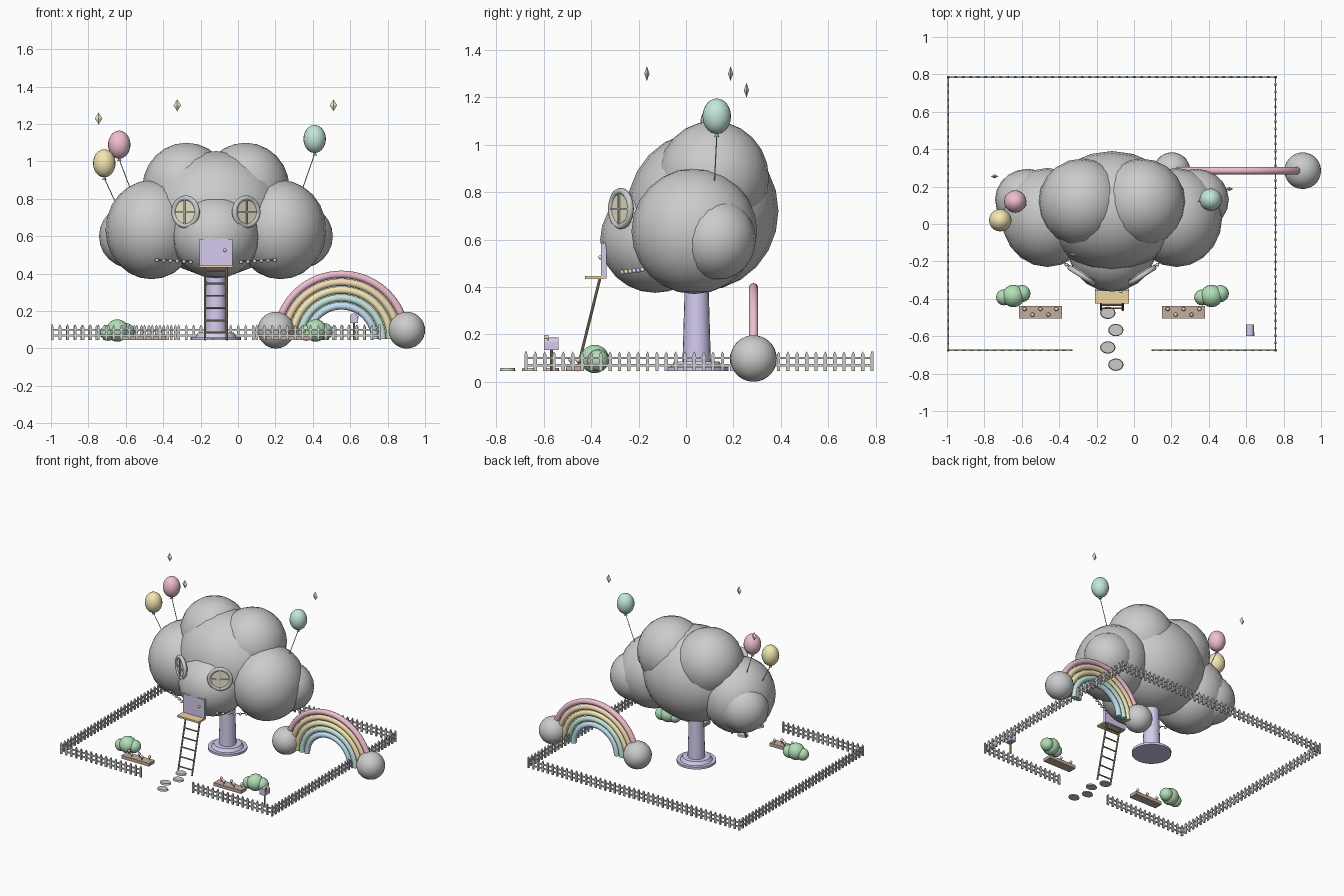
import bpy, bmesh, math
from mathutils import Matrix, Vector

if "Cube" in bpy.data.objects:
    bpy.data.objects.remove(bpy.data.objects["Cube"])

GROUND, CX = 0.045, -0.118
PINK, ORANGE, YELLOW = (.87, .52, .62, 1), (.9, .7, .45, 1), (.9, .8, .45, 1)
MINT, BLUE, LILAC = (.55, .8, .7, 1), (.55, .74, .88, 1), (.66, .6, .86, 1)
GREEN, WOOD, SOIL, TAN, CREAM = (.45, .75, .48, 1), (.42, .32, .22, 1), (.55, .42, .34, 1), (.85, .66, .36, 1), (.88, .82, .62, 1)
mats = {}


def finish(name, bm, color=None, smooth=True):
    bmesh.ops.recalc_face_normals(bm, faces=bm.faces)
    me = bpy.data.meshes.new(name)
    bm.to_mesh(me)
    bm.free()
    if smooth:
        me.shade_smooth()
        me.set_sharp_from_angle(angle=math.radians(40))
    if color:
        if color not in mats:
            mats[color] = bpy.data.materials.new("paint_%d" % len(mats))
            mats[color].diffuse_color = color
        me.materials.append(mats[color])
    ob = bpy.data.objects.new(name, me)
    bpy.context.collection.objects.link(ob)
    return ob


def place(loc, scale=(1, 1, 1), rot=None):
    m = Matrix.Translation(loc)
    if rot:
        m = m @ rot
    return m @ Matrix.Diagonal((*scale, 1))


def ball(bm, loc, r, u=16, v=10):
    r = r if isinstance(r, tuple) else (r, r, r)
    bmesh.ops.create_uvsphere(bm, u_segments=u, v_segments=v, radius=1, matrix=place(loc, r))


def box(bm, loc, size, rot=None):
    bmesh.ops.create_cube(bm, size=1, matrix=place(loc, size, rot))


def rod(bm, a, b, r1, r2=None, n=8):
    a, b = Vector(a), Vector(b)
    q = (b - a).to_track_quat('Z', 'Y').to_matrix().to_4x4()
    bmesh.ops.create_cone(bm, cap_ends=True, segments=n, radius1=r1, radius2=r1 if r2 is None else r2,
                          depth=(b - a).length, matrix=place((a + b) / 2, rot=q))


def ring(bm, mat, R, r, arc=2 * math.pi, n=32, k=10):
    # tube swept around a circle in the local xz plane
    full = arc > 6.28
    rows = []
    for i in range(n if full else n + 1):
        t = arc * i / n
        rows.append([bm.verts.new(mat @ Vector(((R + r * math.cos(s)) * math.cos(t), r * math.sin(s),
                     (R + r * math.cos(s)) * math.sin(t)))) for s in [2 * math.pi * j / k for j in range(k)]])
    for i in range(n):
        p, q = rows[i], rows[(i + 1) % len(rows)]
        for j in range(k):
            bm.faces.new((p[j], p[(j + 1) % k], q[(j + 1) % k], q[j]))
    if not full:
        bm.faces.new(rows[0])
        bm.faces.new(rows[-1])


# cloud house
for name, loc, r in [("cloud_body", (CX, .07, .72), (.37, .32, .335)),
                     ("cloud_front_puff", (CX, -.13, .60), (.235, .232, .225))]:
    bm = bmesh.new()
    ball(bm, loc, r, 20, 12)
    finish(name, bm)
for side, s in (("left", -1), ("right", 1)):
    for name, dx, y, z, r in [("top", .158, .115, .86, (.235, .235, .24)),
                              ("side", .345, .035, .635, (.245, .265, .265)),
                              ("outer", .45, .13, .60, (.175, .165, .172))]:
        bm = bmesh.new()
        ball(bm, (CX + s * dx, y, z), r, 20, 12)
        finish("cloud_%s_puff_%s" % (name, side), bm)

# trunk with flared foot
bm = bmesh.new()
rod(bm, (CX, .045, GROUND), (CX, .045, .42), .061, .05, 20)
rod(bm, (CX, .045, GROUND), (CX, .045, .062), .135, .135, 24)
rod(bm, (CX, .045, .062), (CX, .045, .085), .11, .095, 24)
finish("trunk", bm, LILAC)

# door, knob, porch
bm = bmesh.new()
box(bm, (CX, -.347, .51), (.178, .022, .15))
finish("door", bm, LILAC, False)
bm = bmesh.new()
ball(bm, (-.07, -.361, .525), .009, 10, 6)
finish("door_knob", bm, YELLOW)
bm = bmesh.new()
box(bm, (CX, -.388, .44), (.18, .075, .013))
finish("porch", bm, TAN, False)

# ladder
bm = bmesh.new()
foot, top = Vector((0, -.46, GROUND)), Vector((0, -.362, .44))
for dx in (-.058, .058):
    rod(bm, foot + Vector((CX + dx, 0, 0)), top + Vector((CX + dx, 0, 0)), .006)
for i in range(6):
    p = foot.lerp(top, (i + .6) / 6)
    rod(bm, p + Vector((CX - .058, 0, 0)), p + Vector((CX + .058, 0, 0)), .005)
finish("ladder", bm, WOOD)

# round windows
for side, s in (("left", -1), ("right", 1)):
    rot = Matrix.Rotation(s * math.radians(33), 4, 'Z')
    m = place((CX + s * .162, -.275, .73), rot=rot)
    bm = bmesh.new()
    ring(bm, m, .074, .014)
    finish("window_frame_" + side, bm)
    bm = bmesh.new()
    rod(bm, m @ Vector((0, -.006, 0)), m @ Vector((0, .02, 0)), .07, n=28)
    finish("window_glass_" + side, bm, CREAM)
    bm = bmesh.new()
    box(bm, m @ Vector((0, -.008, 0)), (.14, .01, .008), rot)
    box(bm, m @ Vector((0, -.008, 0)), (.008, .01, .14), rot)
    finish("window_bars_" + side, bm, None, False)

    # bead garland
    a, b = Vector((CX + s * .135, -.265, .465)), Vector((CX + s * .315, -.18, .475))
    bm = bmesh.new()
    rod(bm, a, b, .003, n=6)
    finish("garland_string_" + side, bm, WOOD)
    for i in range(6):
        bm = bmesh.new()
        ball(bm, a.lerp(b, i / 5) + Vector((0, -.004, -.003)), .01, 10, 6)
        finish("garland_bead_%s_%d" % (side, i), bm, (PINK, YELLOW, MINT, BLUE, LILAC, ORANGE)[i])

# balloons
for name, c, end, col in [("pink", (-.635, .12, 1.09), (-.57, .10, .84), PINK),
                          ("yellow", (-.715, .02, .99), (-.645, .04, .76), YELLOW),
                          ("mint", (.41, .13, 1.12), (.34, .12, .84), MINT)]:
    bm = bmesh.new()
    ball(bm, c, (.06, .06, .075), 20, 14)
    x, y, z = c
    rod(bm, (x, y, z - .088), (x, y, z - .07), .012, .003)
    finish("balloon_" + name, bm, col)
    bm = bmesh.new()
    rod(bm, (x, y, z - .08), end, .0025, n=6)
    finish("balloon_string_" + name, bm)

# floating sparkles
for i, p in enumerate([(-.745, .255, 1.23), (-.325, -.165, 1.30), (.51, .188, 1.30)]):
    bm = bmesh.new()
    ball(bm, p, (.02, .011, .032), 4, 2)
    finish("sparkle_%d" % i, bm, CREAM, False)

# rainbow and its end clouds
for i, col in enumerate((PINK, ORANGE, YELLOW, MINT, BLUE)):
    bm = bmesh.new()
    ring(bm, place((.553, .285, .05)), .346 - .042 * i, .02, math.pi, 40)
    finish("rainbow_band_%d" % i, bm, col)
for side, x in (("left", .203), ("right", .902)):
    bm = bmesh.new()
    ball(bm, (x, .285, .098), .098, 28, 18)
    finish("rainbow_cloud_" + side, bm)


# picket fence
def fence(name, a, b):
    a, b = Vector(a), Vector(b)
    d = b - a
    rot = Matrix.Rotation(math.atan2(d.y, d.x), 4, 'Z')
    bm = bmesh.new()
    n = round(d.length / .04)
    for i in range(n + 1):
        p = a.lerp(b, i / n)
        m = place((p.x, p.y, GROUND), rot=rot)
        prof = [(-.007, 0), (.007, 0), (.007, .07), (0, .083), (-.007, .07)]
        f = [bm.verts.new(m @ Vector((x, -.005, z))) for x, z in prof]
        k = [bm.verts.new(m @ Vector((x, .005, z))) for x, z in prof]
        bm.faces.new(f)
        bm.faces.new(k[::-1])
        for j in range(5):
            bm.faces.new((f[j], k[j], k[(j + 1) % 5], f[(j + 1) % 5]))
    for z in (.07, .1):
        c = (a + b) / 2
        box(bm, (c.x, c.y, z), (d.length, .007, .01), rot)
    finish(name, bm, None, False)


L, R, F, B = -.993, .757, -.675, .785
fence("fence_front_left", (L, F), (-.335, F))
fence("fence_front_right", (.1, F), (R, F))
fence("fence_left", (L, F), (L, B))
fence("fence_right", (R, F), (R, B))
fence("fence_back", (L, B), (R, B))

# stepping stones
for i, (x, y) in enumerate([(-.14, -.475), (-.097, -.567), (-.14, -.66), (-.097, -.752)]):
    bm = bmesh.new()
    bmesh.ops.create_cone(bm, cap_ends=True, segments=16, radius1=1, radius2=.9, depth=.012,
                          matrix=place((x, y, .051), (.041, .033, 1)))
    finish("stepping_stone_%d" % i, bm)

# flower beds and bushes
for side, bx, cx in (("left", -.5, -.645), ("right", .265, .415)):
    bm = bmesh.new()
    box(bm, (bx, -.472, .057), (.228, .066, .024))
    finish("flower_bed_" + side, bm, SOIL, False)
    for i in range(5):
        x, y = bx - .085 + i * .0425, -.455 - .03 * (i % 2)
        bm = bmesh.new()
        rod(bm, (x, y, .065), (x, y, .09), .003, n=6)
        finish("flower_stem_%s_%d" % (side, i), bm, GREEN)
        bm = bmesh.new()
        ball(bm, (x, y, .092), .011, 10, 6)
        finish("flower_%s_%d" % (side, i), bm, (PINK, YELLOW, LILAC)[i % 3])
    bm = bmesh.new()
    ball(bm, (cx, -.385, .096), .06)
    ball(bm, (cx - .05, -.392, .084), .043)
    ball(bm, (cx + .046, -.372, .09), .046)
    finish("bush_" + side, bm, GREEN)

# mailbox with arched top
bm = bmesh.new()
box(bm, (.62, -.568, .15), (.044, .06, .03))
rod(bm, (.62, -.598, .165), (.62, -.538, .165), .022, n=16)
finish("mailbox", bm, LILAC)
bm = bmesh.new()
rod(bm, (.62, -.568, GROUND), (.62, -.568, .14), .006)
finish("mailbox_post", bm, WOOD)
bm = bmesh.new()
box(bm, (.645, -.582, .178), (.004, .005, .036))
box(bm, (.645, -.59, .19), (.004, .02, .014))
finish("mailbox_flag", bm, YELLOW, False)

for m in bpy.data.materials:
    if m.users and not m.is_grease_pencil:
        m.use_nodes = True
        m.node_tree.nodes["Principled BSDF"].inputs["Base Color"].default_value = m.diffuse_color
